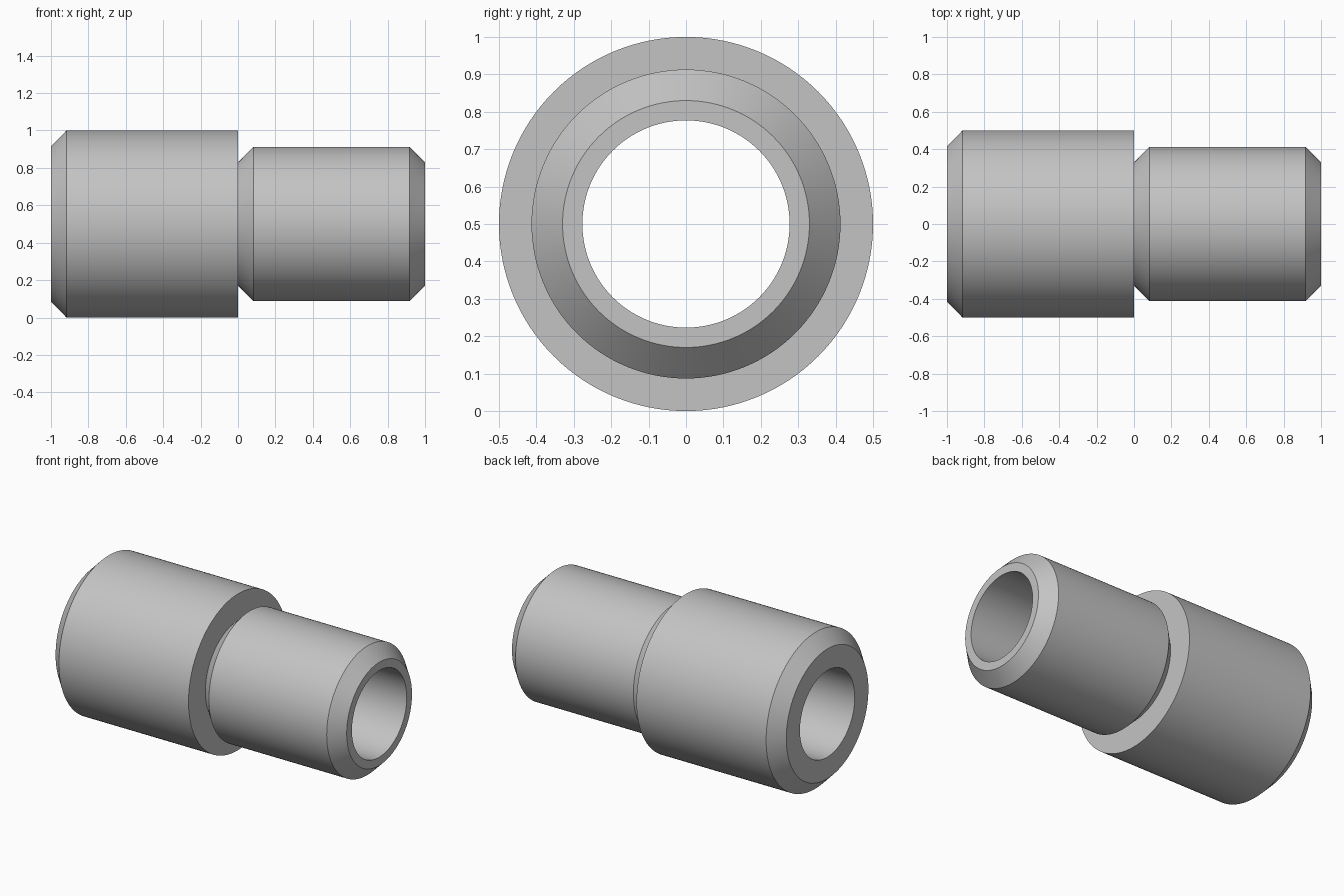
import bpy
import bmesh
from math import cos, sin, tau, radians

cube = bpy.data.objects.get("Cube")
if cube:
    bpy.data.objects.remove(cube, do_unlink=True)

SEGMENTS = 128
AXIS_HEIGHT = 0.5
BORE = 0.277

# One plain grey metal
metal = bpy.data.materials.new("grey_metal")
metal.use_nodes = True
grey = (0.55, 0.55, 0.55, 1.0)
metal.diffuse_color = grey
metal.node_tree.nodes["Principled BSDF"].inputs["Base Color"].default_value = grey


def lathe(name, profile):
    """Revolve a closed (x, radius) profile around the x axis."""
    bm = bmesh.new()
    rings = []
    for x, r in profile:
        rings.append([bm.verts.new((x, r * cos(tau * i / SEGMENTS),
                                    r * sin(tau * i / SEGMENTS)))
                      for i in range(SEGMENTS)])
    for a, b in zip(rings, rings[1:] + rings[:1]):
        for i in range(SEGMENTS):
            j = (i + 1) % SEGMENTS
            bm.faces.new((a[i], a[j], b[j], b[i]))
    bmesh.ops.recalc_face_normals(bm, faces=bm.faces)
    mesh = bpy.data.meshes.new(name)
    bm.to_mesh(mesh)
    bm.free()
    mesh.materials.append(metal)
    obj = bpy.data.objects.new(name, mesh)
    obj.location.z = AXIS_HEIGHT
    bpy.context.collection.objects.link(obj)
    bpy.ops.object.select_all(action="DESELECT")
    obj.select_set(True)
    bpy.context.view_layer.objects.active = obj
    bpy.ops.object.shade_smooth_by_angle(angle=radians(30))
    return obj


# Stepped sleeve: wide collar, chamfered groove, narrow spigot, through bore
lathe("stepped_sleeve", [
    (-1, BORE), (-1, 0.415), (-0.917, 0.5), (0, 0.5),      # wide collar
    (0, 0.33), (0.083, 0.413), (0.917, 0.413), (1, 0.33),  # narrow spigot
    (1, BORE),
])
